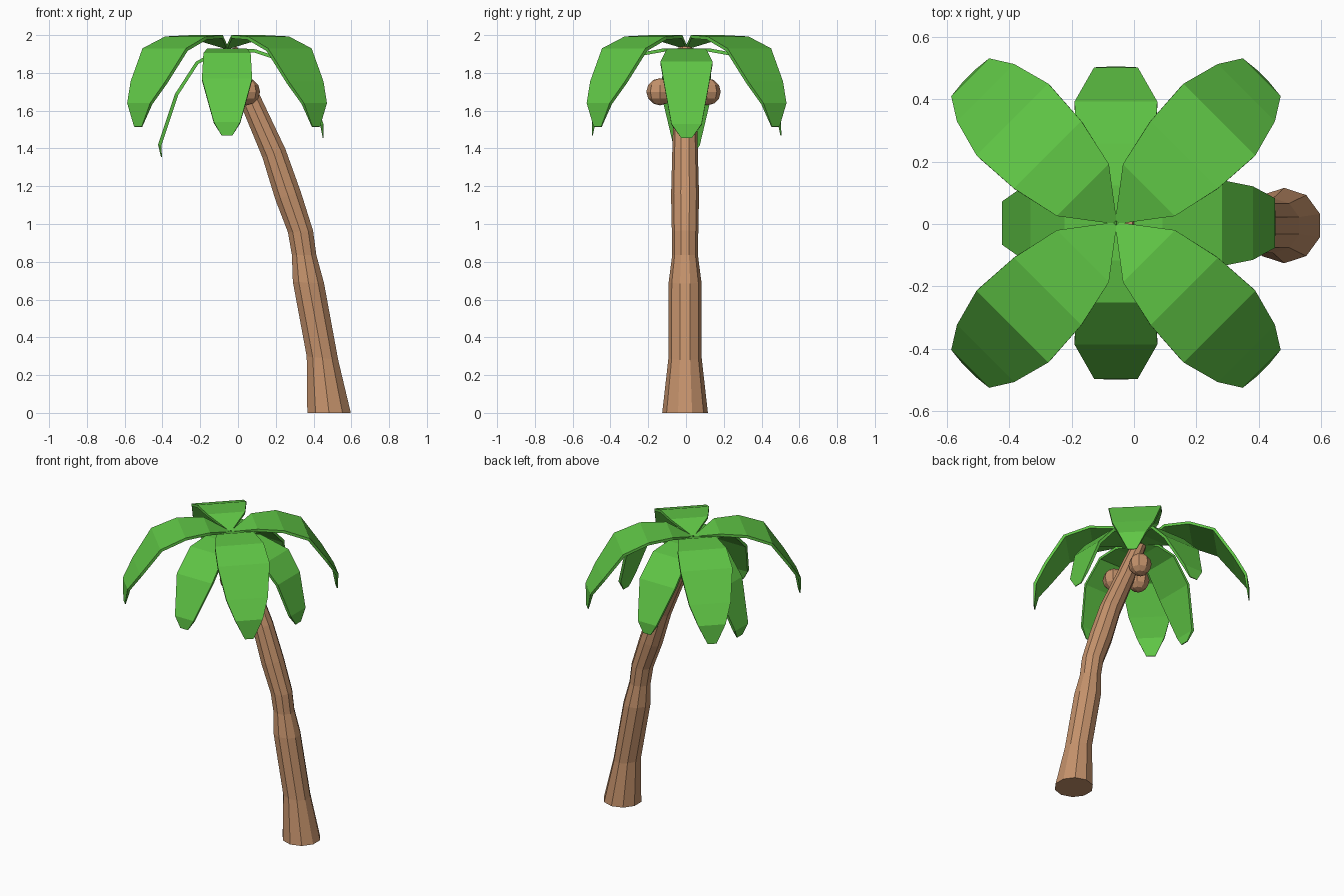
import bpy, bmesh, math
from mathutils import Vector

if "Cube" in bpy.data.objects:
    bpy.data.objects.remove(bpy.data.objects["Cube"])


def material(name, color):
    m = bpy.data.materials.new(name)
    m.diffuse_color = (*color, 1)
    m.use_nodes = True
    m.node_tree.nodes["Principled BSDF"].inputs["Base Color"].default_value = m.diffuse_color
    return m


LEAF = material("leaf_green", (0.115, 0.56, 0.06))
BARK = material("bark_brown", (0.56, 0.29, 0.15))


def finish(name, bm, mat):
    bmesh.ops.recalc_face_normals(bm, faces=bm.faces)
    mesh = bpy.data.meshes.new(name)
    bm.to_mesh(mesh)
    bm.free()
    mesh.materials.append(mat)
    ob = bpy.data.objects.new(name, mesh)
    bpy.context.collection.objects.link(ob)
    return ob


# Leaning trunk: ten-sided rings (x, z, radius, tilt in degrees)
rings = [(0.482, 0.0, 0.121, 0), (0.447, 0.29, 0.088, -6), (0.373, 0.69, 0.087, -3),
         (0.350, 0.836, 0.068, 0), (0.331, 0.96, 0.070, 4), (0.265, 1.15, 0.074, 18),
         (0.190, 1.375, 0.068, 20), (0.070, 1.645, 0.060, 23), (-0.045, 1.925, 0.045, 20)]
bm = bmesh.new()
prev = None
SIDES = 10
for x, z, r, tilt in rings:
    t = math.radians(tilt)
    loop = []
    for k in range(SIDES):
        a = math.radians(18) + k * math.tau / SIDES
        u = r * math.cos(a)
        loop.append(bm.verts.new((x + u * math.cos(t), -0.005 + r * math.sin(a), z + u * math.sin(t))))
    if prev:
        for k in range(SIDES):
            j = (k + 1) % SIDES
            bm.faces.new((prev[k], prev[j], loop[j], loop[k]))
    else:
        bm.faces.new(loop)
    prev = loop
bm.faces.new(prev)
finish("trunk", bm, BARK)


# Fronds: bent tapered blades, stations are (distance, height, half width)
def frond(name, angle, stations, thick=0.018):
    d = Vector((math.cos(angle), math.sin(angle), 0))
    side = Vector((-d.y, d.x, 0))
    centre = Vector((-0.058, 0.003, 0))
    bm = bmesh.new()
    prev = None
    last = len(stations) - 1
    for i, (r, z, w) in enumerate(stations):
        a, b = stations[max(i - 1, 0)], stations[min(i + 1, last)]
        n = Vector((b[1] - a[1], a[0] - b[0])).normalized()   # underside direction
        th = thick * (0.3 if i == last else 1)
        top = centre + d * r + Vector((0, 0, z))
        low = top + d * n.x * th + Vector((0, 0, n.y * th))
        loop = [bm.verts.new(p) for p in (top - side * w, top + side * w, low + side * w, low - side * w)]
        if prev:
            for k in range(4):
                j = (k + 1) % 4
                bm.faces.new((prev[k], prev[j], loop[j], loop[k]))
        else:
            bm.faces.new(loop)
        prev = loop
    bm.faces.new(prev)
    finish(name, bm, LEAF)


upper = [(0.005, 1.945, 0.008), (0.15, 2.0, 0.118), (0.31, 1.993, 0.153), (0.47, 1.93, 0.163),
         (0.592, 1.755, 0.130), (0.662, 1.64, 0.086), (0.668, 1.515, 0.028)]
for k in range(4):
    frond(f"upper_frond_{k + 1}", math.radians(45 + 90 * k), upper)

lower = [(0.0, 1.93, 0.02), (0.12, 1.93, 0.105), (0.255, 1.905, 0.125), (0.39, 1.77, 0.133),
         (0.50, 1.54, 0.07), (0.502, 1.468, 0.028)]
right = [(0.0, 1.93, 0.02), (0.15, 1.925, 0.105), (0.34, 1.86, 0.138), (0.44, 1.74, 0.118),
         (0.51, 1.53, 0.08), (0.512, 1.455, 0.028)]
left = [(0.0, 1.935, 0.02), (0.06, 1.915, 0.09), (0.165, 1.86, 0.125), (0.275, 1.69, 0.133),
        (0.365, 1.42, 0.07), (0.35, 1.355, 0.028)]
frond("lower_frond_front", -math.pi / 2, lower)
frond("lower_frond_back", math.pi / 2, lower)
frond("lower_frond_right", 0, right)
frond("lower_frond_left", math.pi, left)

# Coconuts clustered under the crown
for k, pos in enumerate([(0.045, -0.138, 1.70), (0.045, 0.112, 1.70), (-0.04, -0.01, 1.67)]):
    bm = bmesh.new()
    bmesh.ops.create_uvsphere(bm, u_segments=8, v_segments=6, radius=0.072)
    bmesh.ops.translate(bm, verts=bm.verts, vec=pos)
    finish(f"coconut_{k + 1}", bm, BARK)
